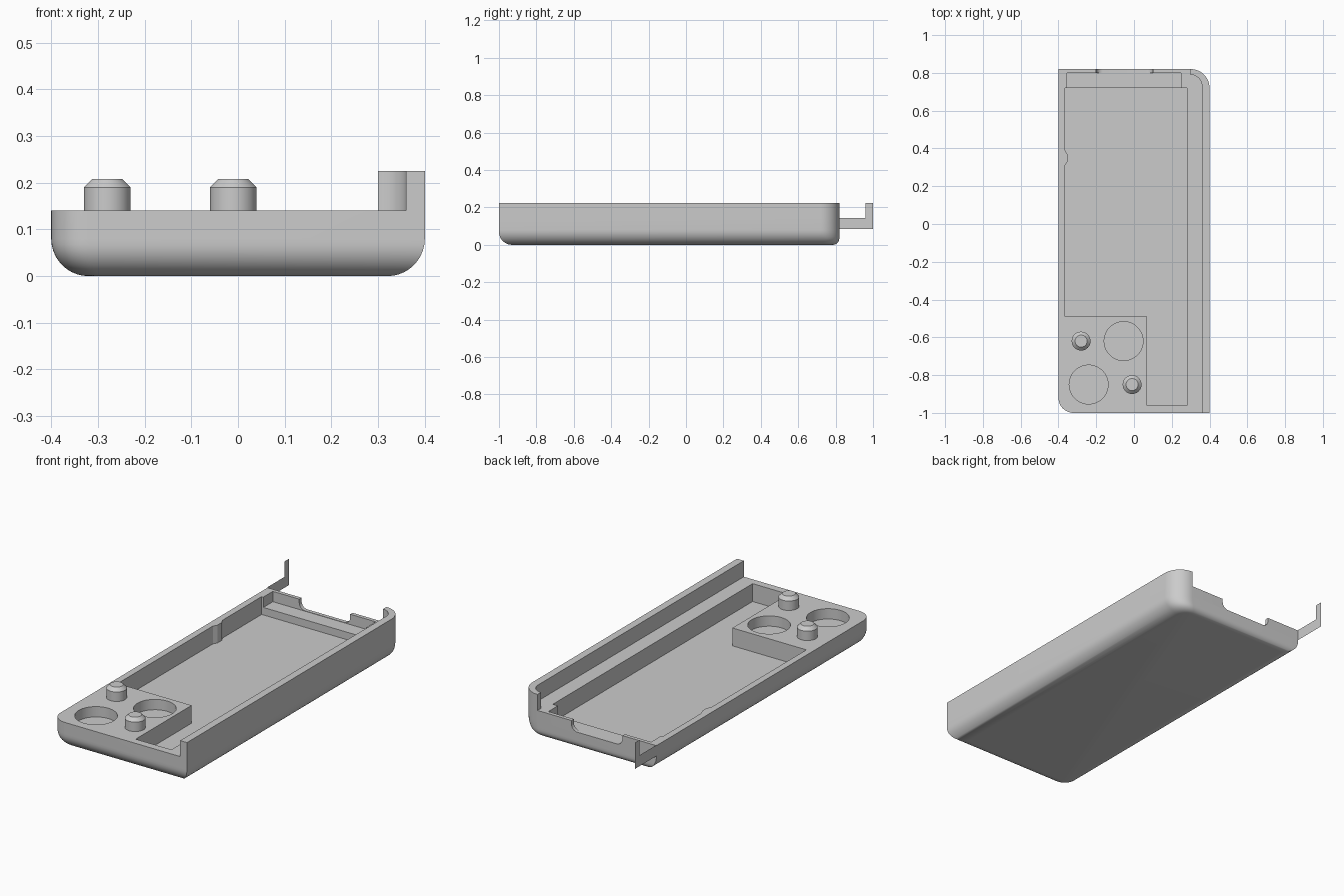
import bpy, bmesh
from math import sin, cos, pi, sqrt

if "Cube" in bpy.data.objects:
    bpy.data.objects.remove(bpy.data.objects["Cube"])

grey = bpy.data.materials.new("plain grey")
grey.use_nodes = True
grey.diffuse_color = (0.6, 0.6, 0.6, 1)
grey.node_tree.nodes["Principled BSDF"].inputs["Base Color"].default_value = (0.6, 0.6, 0.6, 1)

DECK, FLOOR, LEDGE, RIM = 0.14, 0.045, 0.085, 0.225


def make(name, bm):
    bmesh.ops.recalc_face_normals(bm, faces=bm.faces)
    me = bpy.data.meshes.new(name)
    bm.to_mesh(me)
    bm.free()
    me.materials.append(grey)
    ob = bpy.data.objects.new(name, me)
    bpy.context.collection.objects.link(ob)
    return ob


def smooth(ob):
    bpy.ops.object.select_all(action='DESELECT')
    ob.select_set(True)
    bpy.context.view_layer.objects.active = ob
    bpy.ops.object.shade_smooth_by_angle(angle=0.6)


def loft(name, rings):
    """Skin a stack of equal-length rings and cap both ends."""
    bm = bmesh.new()
    rows = [[bm.verts.new(p) for p in ring] for ring in rings]
    n = len(rows[0])
    for a, b in zip(rows, rows[1:]):
        for i in range(n):
            j = (i + 1) % n
            bm.faces.new((a[i], a[j], b[j], b[i]))
    bm.faces.new(rows[0])
    bm.faces.new(rows[-1])
    return make(name, bm)


def prism(name, outline, z0, z1):
    return loft(name, [[(x, y, z) for x, y in outline] for z in (z0, z1)])


def arc(cx, cy, r, a0, a1, n=12):
    return [(cx + r * cos(a0 + (a1 - a0) * i / n), cy + r * sin(a0 + (a1 - a0) * i / n))
            for i in range(n + 1)]


def lathe(name, x, y, profile, n=40):
    return loft(name, [[(x + r * cos(2 * pi * i / n), y + r * sin(2 * pi * i / n), z)
                        for i in range(n)] for r, z in profile])


def box(x0, x1, y0, y1):
    return [(x0, y0), (x1, y0), (x1, y1), (x0, y1)]


# Tray hull: rounded belly, two square and two rounded corners
def inset(r, z):
    return r - sqrt(r * r - (r - z) ** 2) if z < r else 0


def hull_ring(z):
    side, front, back = inset(0.08, z), inset(0.07, z), inset(0.035, z)
    x0, x1, y0, y1 = -0.4 + side, 0.4 - side, -1 + front, 0.82 - back
    rf = 0.08 - side * 0.6
    rb = 0.1 - side * 0.6
    ring = arc(x0 + rf, y0 + rf, rf, pi, 1.5 * pi) + [(x1, y0)]
    ring += arc(x1 - rb, y1 - rb, rb, 0, pi / 2) + [(x0, y1)]
    return [(x, y, z) for x, y in ring]


levels = [0.08 * (1 - cos(pi / 2 * i / 10)) for i in range(11)]
tray = loft("tray", [hull_ring(z) for z in levels + [DECK]])

# Cutters for the pocket, back ledge, round wells and cable notch
pocket = [(-0.365, 0.72), (-0.365, -0.49), (0.07, -0.49), (0.07, -0.96), (0.28, -0.96), (0.28, 0.72)]
cutters = [prism("pocket_cutter", pocket, FLOOR, 0.3),
           prism("ledge_cutter", box(-0.355, 0.25, 0.70, 0.80), LEDGE, 0.3)]
for x, y in ((-0.055, -0.62), (-0.24, -0.85)):
    cutters.append(lathe("well_cutter", x, y, [(0.103, LEDGE), (0.103, 0.3)], 48))
notch = arc(-0.165, 0.122, 0.035, pi, 1.5 * pi, 8) + arc(0.065, 0.122, 0.035, 1.5 * pi, 2 * pi, 8)
notch += [(0.1, 0.3), (-0.2, 0.3)]
cutters.append(loft("notch_cutter", [[(x, y, z) for x, z in notch] for y in (0.79, 0.86)]))

bpy.context.view_layer.objects.active = tray
for c in cutters:
    mod = tray.modifiers.new("cut", 'BOOLEAN')
    mod.operation = 'DIFFERENCE'
    mod.solver = 'EXACT'
    mod.object = c
    bpy.ops.object.modifier_apply(modifier=mod.name)
    bpy.data.objects.remove(c)
smooth(tray)

# Raised side rail that wraps round the back corner
rail = [(0.36, -1), (0.4, -1)] + arc(0.3, 0.72, 0.1, 0, pi / 2)
rail += arc(0.3, 0.73, 0.06, pi / 2, 0)
smooth(prism("side_rail", rail, DECK, RIM))

# Small rib on the pocket wall
prism("wall_rib", [(-0.365, 0.31), (-0.353, 0.33), (-0.353, 0.37), (-0.365, 0.39)], FLOOR, DECK)

# Chamfered locating pegs
for i, (x, y) in enumerate(((-0.28, -0.62), (-0.01, -0.85))):
    smooth(lathe(f"peg_{i + 1}", x, y, [(0.05, DECK), (0.05, 0.19), (0.032, 0.208)]))

# Paper-thin hook at the back corner
bm = bmesh.new()
hook = [(0.82, LEDGE), (1, LEDGE), (1, RIM), (0.96, RIM), (0.96, 0.143), (0.82, 0.143)]
bm.faces.new([bm.verts.new((-0.4, y, z)) for y, z in hook])
make("back_hook", bm)
